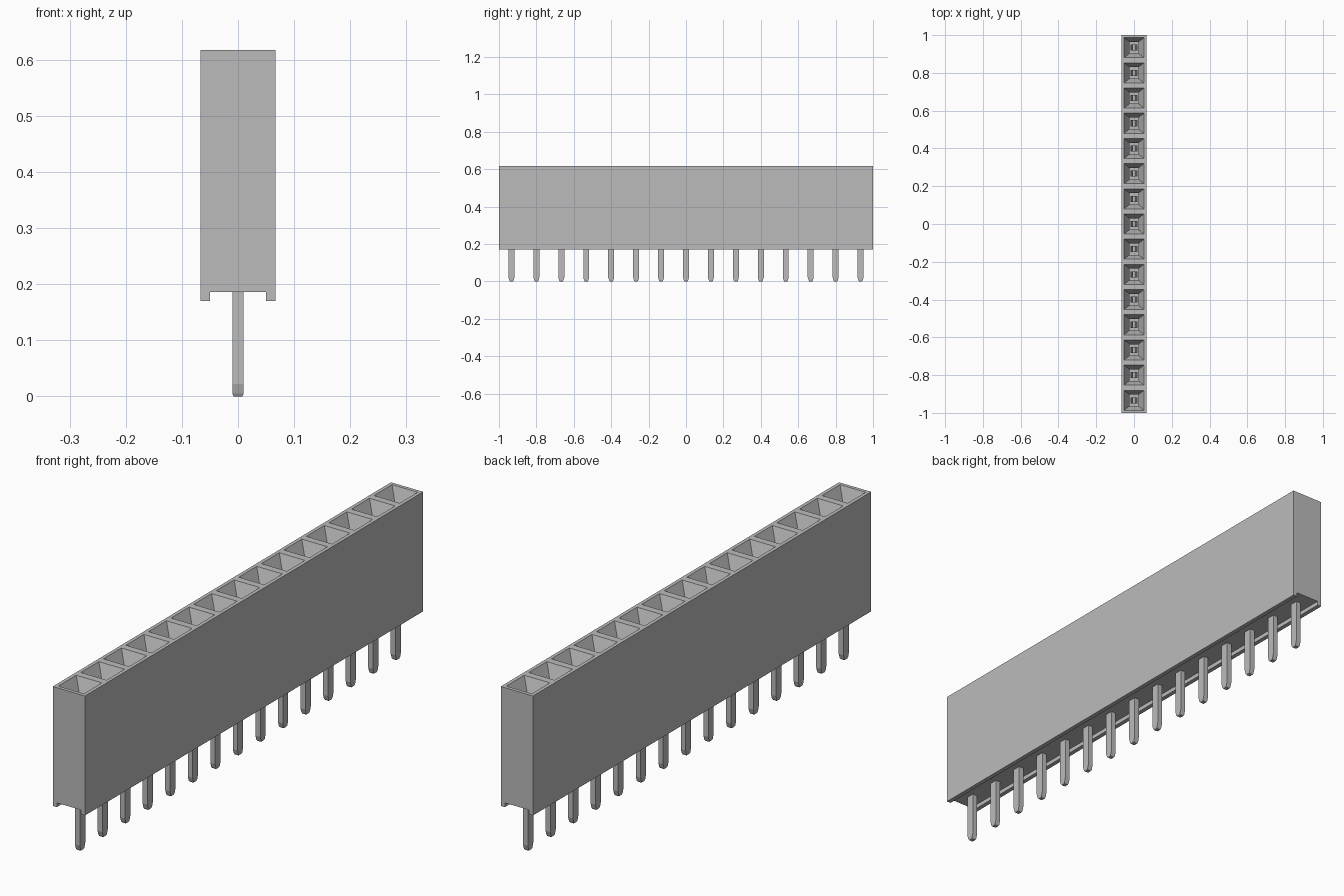
import bpy
import bmesh

cube = bpy.data.objects.get("Cube")
if cube:
    bpy.data.objects.remove(cube, do_unlink=True)

COUNT = 15
PITCH = 2 / COUNT
HALF = PITCH / 2
TOP, BOTTOM, CEILING = 0.617, 0.17, 0.186

grey = bpy.data.materials.new("plain_grey")
grey.use_nodes = True
colour = (0.5, 0.5, 0.5, 1)
grey.diffuse_color = colour
grey.node_tree.nodes["Principled BSDF"].inputs["Base Color"].default_value = colour


def ring(bm, hx, hy, z, cx=0, cy=0):
    """Rectangle of four vertices."""
    return [bm.verts.new((cx + sx * hx, cy + sy * hy, z))
            for sx, sy in ((-1, -1), (1, -1), (1, 1), (-1, 1))]


def loft(bm, rings, cap_start=True, cap_end=True):
    """Join rectangles with side faces and optional caps."""
    for a, b in zip(rings, rings[1:]):
        for i in range(4):
            j = (i + 1) % 4
            bm.faces.new((a[i], a[j], b[j], b[i]))
    if cap_start:
        bm.faces.new(rings[0][::-1])
    if cap_end:
        bm.faces.new(rings[-1])


def finish(bm, name):
    bmesh.ops.remove_doubles(bm, verts=bm.verts, dist=0.0001)
    bmesh.ops.recalc_face_normals(bm, faces=bm.faces)
    mesh = bpy.data.meshes.new(name)
    bm.to_mesh(mesh)
    bm.free()
    mesh.materials.append(grey)
    return mesh


def place(mesh, name, y=0):
    obj = bpy.data.objects.new(name, mesh)
    obj.location.y = y
    bpy.context.collection.objects.link(obj)


centres = [(i - (COUNT - 1) / 2) * PITCH for i in range(COUNT)]

# Housing: channelled underside, one funnel and shaft per position
bm = bmesh.new()
profile = [(-HALF, TOP), (-HALF, BOTTOM), (-0.05, BOTTOM), (-0.05, CEILING),
           (0.05, CEILING), (0.05, BOTTOM), (HALF, BOTTOM), (HALF, TOP)]
for cy in centres:
    loft(bm, [ring(bm, HALF, HALF, TOP, cy=cy),
              ring(bm, 0.053, 0.053, TOP, cy=cy),
              ring(bm, 0.023, 0.03, TOP - 0.06, cy=cy),
              ring(bm, 0.023, 0.03, 0.26, cy=cy)], cap_start=False)
    for (xa, za), (xb, zb) in zip(profile, profile[1:]):
        bm.faces.new([bm.verts.new(p) for p in (
            (xa, cy - HALF, za), (xb, cy - HALF, zb),
            (xb, cy + HALF, zb), (xa, cy + HALF, za))])
for y in (-1, 1):
    bm.faces.new([bm.verts.new((x, y, z)) for x, z in profile])
place(finish(bm, "housing"), "housing")

# Pin with a tapered tip
bm = bmesh.new()
loft(bm, [ring(bm, 0.008, 0.008, 0), ring(bm, 0.01, 0.011, 0.005),
          ring(bm, 0.01, 0.016, 0.022), ring(bm, 0.01, 0.016, 0.27)])
pin = finish(bm, "pin")

# Pair of spring leaves pinching together inside each shaft
bm = bmesh.new()
for side in (-1, 1):
    loft(bm, [ring(bm, 0.003, 0.016, z, cx=side * x)
              for x, z in ((0.015, 0.26), (0.008, 0.49), (0.016, 0.545))])
contact = finish(bm, "contact")

for n, cy in enumerate(centres, 1):
    place(pin, f"pin_{n}", cy)
    place(contact, f"contact_{n}", cy)
